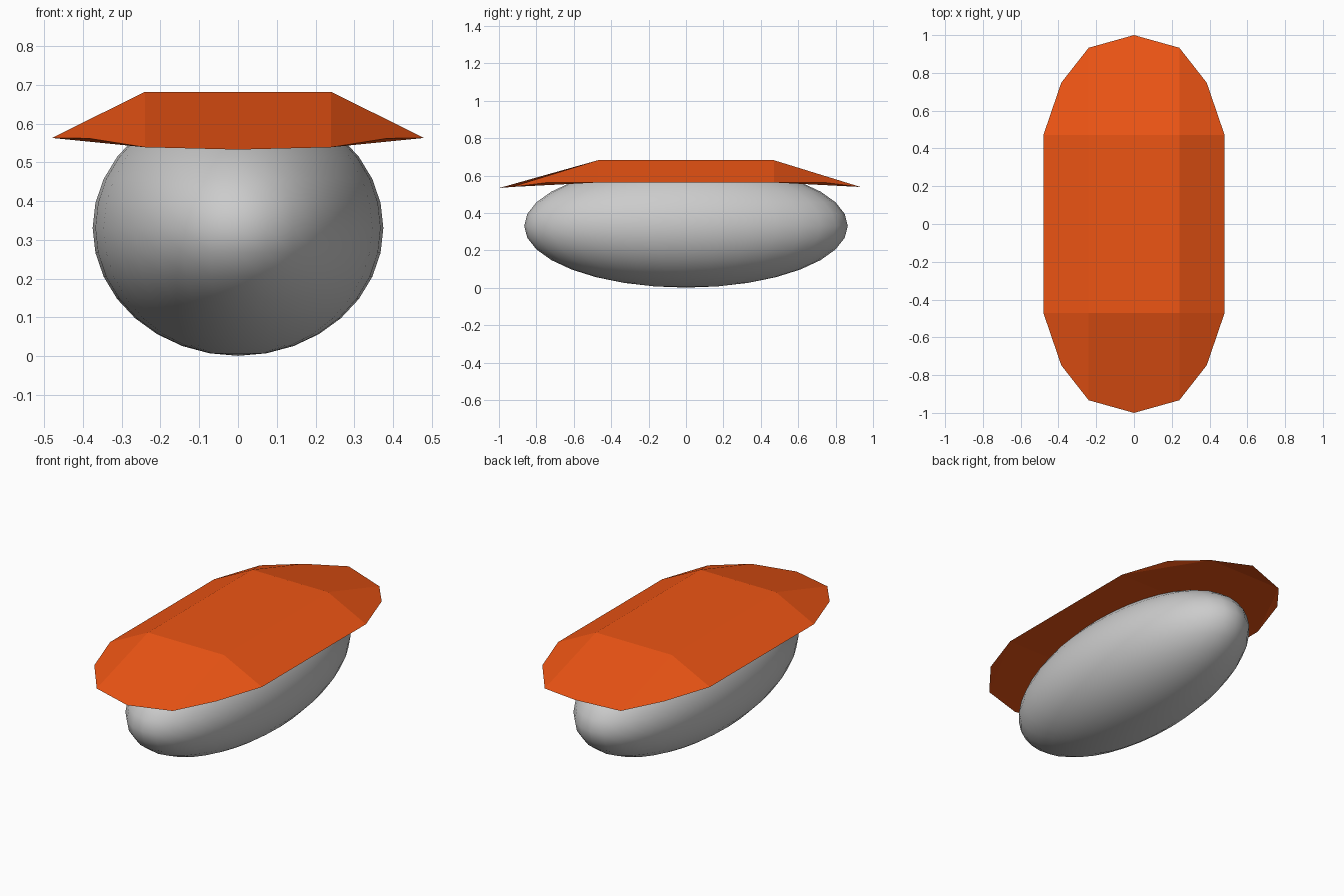
import bpy, bmesh

if "Cube" in bpy.data.objects:
    bpy.data.objects.remove(bpy.data.objects["Cube"])

# Body: stretched smooth sphere
bpy.ops.mesh.primitive_uv_sphere_add(segments=32, ring_count=16, radius=1, location=(0, 0, 0.331))
body = bpy.context.object
body.name = "body"
body.scale = (0.375, 0.865, 0.33)
bpy.ops.object.transform_apply(location=False, rotation=False, scale=True)
bpy.ops.object.shade_smooth()

# Cover: low-poly shell with a flat plateau and a faceted rim
bm = bmesh.new()


def vert(x, y, z):
    return bm.verts.new((x, y, z))


top, side, mid, end = {}, {}, {}, {}
for sx in (-1, 1):
    for sy in (-1, 1):
        k = (sx, sy)
        top[k] = vert(0.24 * sx, 0.47 * sy, 0.682)
        side[k] = vert(0.48 * sx, 0.47 * sy, 0.563)
        mid[k] = vert(0.385 * sx, 0.748 * sy, 0.562)
        end[k] = vert(0.24 * sx, 0.933 * sy, 0.539)
tip = {-1: vert(0, -1, 0.533), 1: vert(0, 1, 0.563)}


def ring(d):
    return [d[-1, -1], d[1, -1], d[1, 1], d[-1, 1]]


bm.faces.new(ring(top))    # plateau
bm.faces.new(ring(side))   # underside middle
for s in (-1, 1):
    # long side slope
    bm.faces.new([top[s, -1], side[s, -1], side[s, 1], top[s, 1]])
    # end slope and underside of the end
    bm.faces.new([top[-1, s], end[-1, s], tip[s], end[1, s], top[1, s]])
    bm.faces.new([side[-1, s], side[1, s], end[1, s], end[-1, s]])
    bm.faces.new([end[-1, s], end[1, s], tip[s]])
    # corner slopes and their undersides
    for sx in (-1, 1):
        k = (sx, s)
        bm.faces.new([top[k], side[k], mid[k], end[k]])
        bm.faces.new([side[k], end[k], mid[k]])
bmesh.ops.recalc_face_normals(bm, faces=bm.faces)

mesh = bpy.data.meshes.new("cover")
bm.to_mesh(mesh)
bm.free()
cover = bpy.data.objects.new("cover", mesh)
bpy.context.collection.objects.link(cover)

orange = bpy.data.materials.new("orange")
orange.diffuse_color = (0.85, 0.09, 0.007, 1)
orange.use_nodes = True
orange.node_tree.nodes["Principled BSDF"].inputs["Base Color"].default_value = orange.diffuse_color
mesh.materials.append(orange)
